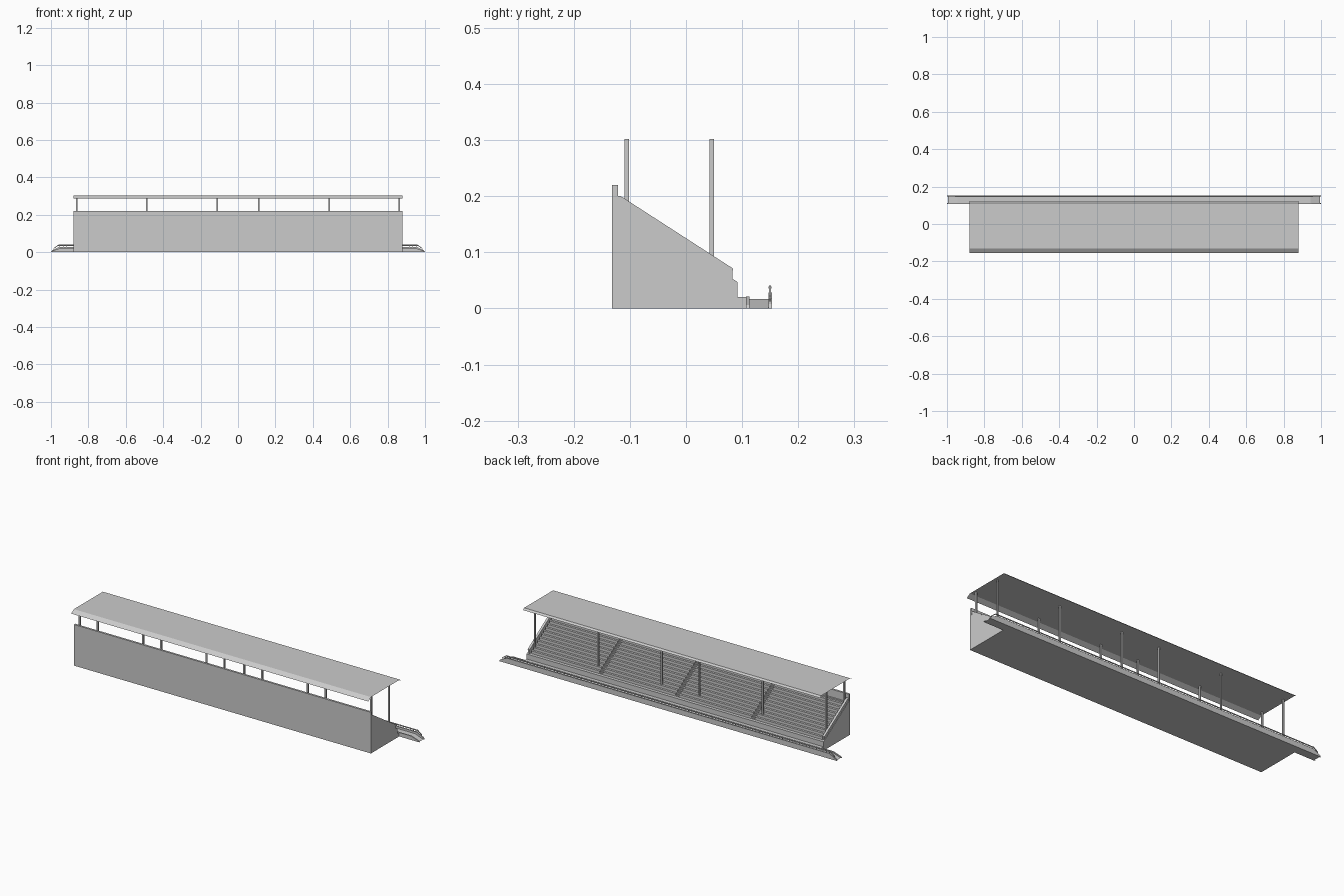
import bpy, bmesh

if "Cube" in bpy.data.objects:
    bpy.data.objects.remove(bpy.data.objects["Cube"])


def finish(name, bm):
    bmesh.ops.recalc_face_normals(bm, faces=bm.faces)
    me = bpy.data.meshes.new(name)
    bm.to_mesh(me)
    bm.free()
    ob = bpy.data.objects.new(name, me)
    bpy.context.collection.objects.link(ob)
    return ob


def add_prism(bm, pts, a, b, axis='x'):
    """Extrude a closed 2D outline (y,z along x, or x,z along y)."""
    def at(p, t):
        return (t, p[0], p[1]) if axis == 'x' else (p[0], t, p[1])
    lo = [bm.verts.new(at(p, a)) for p in pts]
    hi = [bm.verts.new(at(p, b)) for p in pts]
    n = len(pts)
    bm.faces.new(lo)
    bm.faces.new(hi[::-1])
    for i in range(n):
        bm.faces.new((lo[i], lo[(i + 1) % n], hi[(i + 1) % n], hi[i]))


def prism(name, pts, a, b, axis='x'):
    bm = bmesh.new()
    add_prism(bm, pts, a, b, axis)
    return finish(name, bm)


def add_box(bm, x0, x1, y0, y1, z0, z1):
    add_prism(bm, [(y0, z0), (y1, z0), (y1, z1), (y0, z1)], x0, x1)


HALF = 0.88
ROWS = 12
Y0, Y1, Z0, Z1 = 0.083, -0.121, 0.047, 0.183
RUN, RISE = (Y0 - Y1) / ROWS, (Z1 - Z0) / ROWS

# Solid stepped stand with its back wall and front walkway
profile = [(-0.132, 0), (0.11, 0), (0.11, 0.02), (0.092, 0.02), (0.092, Z0), (Y0, Z0)]
for k in range(ROWS):
    z = Z0 + RISE * k
    if k:
        profile += [(Y0 - RUN * k, z)]
    profile += [(Y0 - RUN * (k + 1), z)]
profile += [(Y1, 0.22), (-0.132, 0.22)]
prism("stepped_stand", profile, -0.87, 0.87)

# Side walls, sloping parapets and their copings
side = [(-0.132, 0), (0.11, 0), (0.11, 0.02), (0.092, 0.02), (0.092, Z0),
        (Y1, Z1), (Y1, 0.22), (-0.132, 0.22)]
parapet = [(Y1, Z1 - 0.003), (Y0, 0.05), (Y0, 0.068), (Y1, 0.198)]
coping = [(Y1, 0.197), (Y0 + 0.001, 0.067), (Y0 + 0.001, 0.071), (Y1 + 0.005, 0.2), (Y1, 0.2)]
for s, label in ((-1, "left"), (1, "right")):
    prism(label + "_side_wall", side, s * 0.87, s * HALF)
    prism(label + "_parapet", parapet, s * 0.869, s * 0.878)
    prism(label + "_coping", coping, s * 0.867, s * 0.879)

# Bench rows, split by aisles
bm = bmesh.new()
blocks = [(-0.862, -0.46), (-0.44, -0.01), (0.01, 0.44), (0.46, 0.862)]
for k in range(ROWS):
    y, z = Y0 - RUN * (k + 1), Z0 + RISE * k
    for a, b in blocks:
        add_box(bm, a, b, y, y + 0.009, z, z + 0.007 if k == ROWS - 1 else z + RISE + 0.003)
finish("bench_rows", bm)

# Aisle half steps
bm = bmesh.new()
for k in range(ROWS - 1):
    y, z = Y0 - RUN * (k + 1), Z0 + RISE * k
    for x in (-0.45, 0, 0.45):
        add_box(bm, x - 0.009, x + 0.009, y, y + RUN / 2, z, z + RISE / 2)
finish("aisle_steps", bm)

# Roof posts in two rows
bm = bmesh.new()
for x in (-0.863, -0.487, -0.112, 0.112, 0.487, 0.863):
    add_box(bm, x - 0.004, x + 0.004, -0.110, -0.102, 0.16, 0.302)
    add_box(bm, x - 0.004, x + 0.004, 0.042, 0.050, 0.06, 0.302)
finish("roof_posts", bm)

# Thin sheet roof with drooping edges
bm = bmesh.new()
rows = [[bm.verts.new((x, y, z)) for x in (-HALF, HALF)]
        for y, z in ((-0.155, 0.287), (-0.132, 0.302), (0.113, 0.302), (0.122, 0.293))]
for a, b in zip(rows, rows[1:]):
    bm.faces.new((a[0], a[1], b[1], b[0]))
finish("roof_sheet", bm)

# Long walkway with ramped ends
prism("walkway", [(-0.995, 0), (0.995, 0), (0.945, 0.017), (-0.945, 0.017)], 0.11, 0.15, 'y')
prism("inner_kerb", [(-1, 0), (1, 0), (0.995, 0.006), (0.95, 0.021), (-0.95, 0.021), (-0.995, 0.006)],
      0.107, 0.113, 'y')
prism("outer_kerb", [(-1, 0), (1, 0), (0.995, 0.008), (0.955, 0.028), (-0.955, 0.028), (-0.995, 0.008)],
      0.147, 0.153, 'y')

# Front railing: balusters and hand rail
bm = bmesh.new()
N = 96
for i in range(N + 1):
    x = -0.955 + 1.91 * i / N
    add_box(bm, x - 0.001, x + 0.001, 0.1485, 0.1505, 0.025, 0.038)
finish("railing_balusters", bm)
rail = [(0.147, 0.036), (0.1495, 0.034), (0.152, 0.036), (0.152, 0.039), (0.1495, 0.041), (0.147, 0.039)]
prism("hand_rail", rail, -0.96, 0.96)
bm = bmesh.new()
for s in (-1, 1):
    add_prism(bm, [(s * 0.958, 0.041), (s * 0.958, 0.036), (s * 0.985, 0.018), (s * 0.985, 0.022)],
              0.1475, 0.1515, 'y')
    add_box(bm, s * 0.983, s * 0.986, 0.1485, 0.1505, 0.008, 0.02)
finish("sloped_rail_ends", bm)
